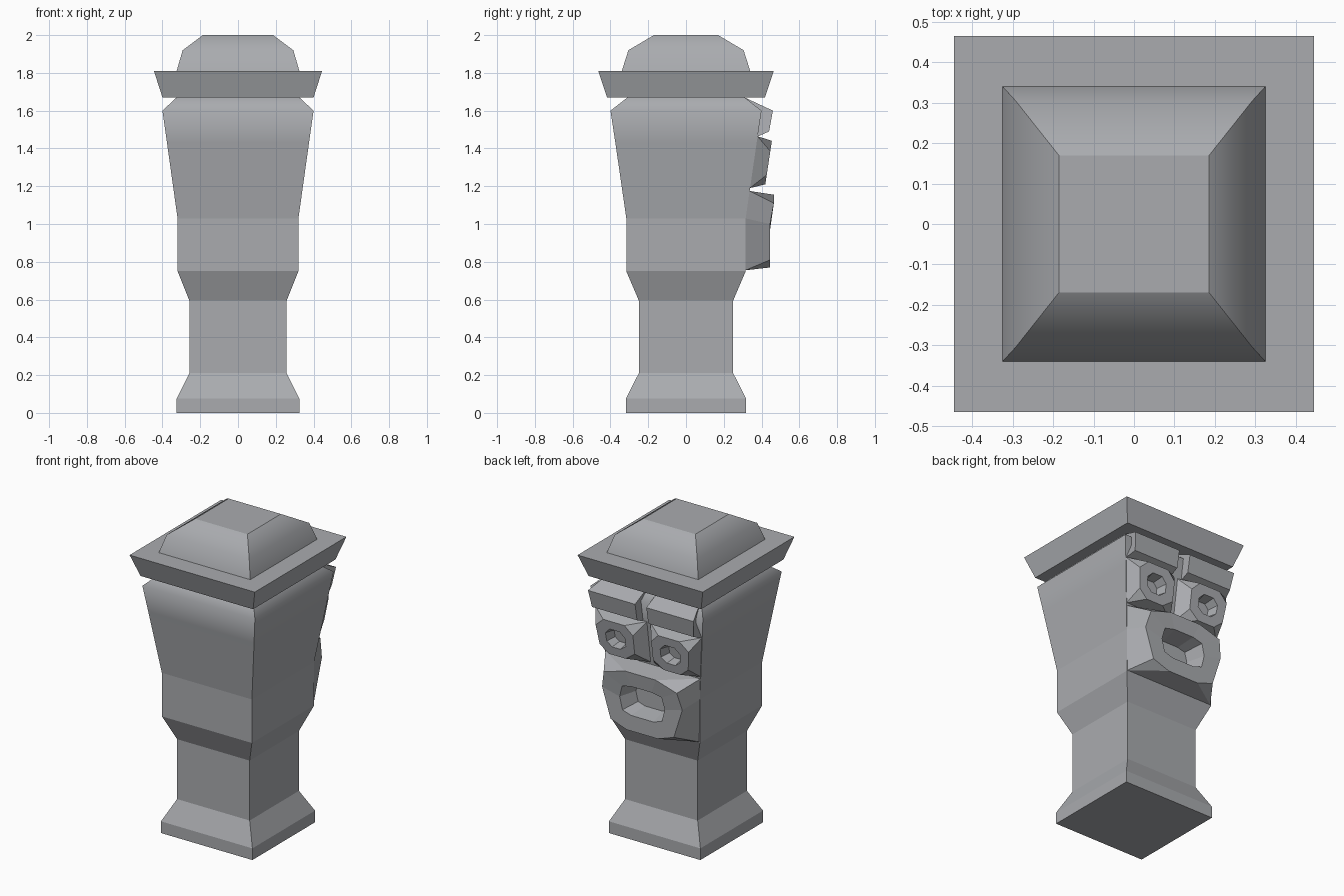
import bpy, bmesh

if "Cube" in bpy.data.objects:
    bpy.data.objects.remove(bpy.data.objects["Cube"])

stone = bpy.data.materials.new("grey stone")
stone.diffuse_color = (0.40, 0.41, 0.43, 1)
stone.use_nodes = True
stone.node_tree.nodes["Principled BSDF"].inputs["Base Color"].default_value = stone.diffuse_color


def finish(name, bm, soft_z=()):
    """Turn a bmesh into an object; only level edges at soft_z are smooth."""
    bmesh.ops.remove_doubles(bm, verts=bm.verts[:], dist=0.0005)
    bmesh.ops.recalc_face_normals(bm, faces=bm.faces[:])
    for f in bm.faces:
        f.smooth = bool(soft_z)
    for e in bm.edges:
        e.smooth = any(all(abs(v.co.z - z) < 0.001 for v in e.verts) for z in soft_z)
    me = bpy.data.meshes.new(name)
    bm.to_mesh(me)
    bm.free()
    me.materials.append(stone)
    ob = bpy.data.objects.new(name, me)
    bpy.context.collection.objects.link(ob)
    return ob


def loft(bm, rings, cap_first=True):
    """Skin a list of equal-length point rings."""
    rows = [[bm.verts.new(p) for p in r] for r in rings]
    n = len(rows[0])
    for a, b in zip(rows, rows[1:]):
        for i in range(n):
            j = (i + 1) % n
            bm.faces.new((a[i], a[j], b[j], b[i]))
    if cap_first:
        bm.faces.new(rows[0])
    bm.faces.new(rows[-1])


def square_stack(name, sections, soft_z=()):
    """Stack of rectangles given as (half x, half y, z)."""
    bm = bmesh.new()
    loft(bm, [[(-x, -y, z), (x, -y, z), (x, y, z), (-x, y, z)] for x, y, z in sections])
    finish(name, bm, soft_z)


def body_y(z):
    return 0.316 + max(0, z - 1.03) * 0.147


# pillar, head, brim and dome
square_stack("pillar", [(.325, .318, 0), (.325, .318, .075), (.258, .25, .21),
                        (.258, .25, .595), (.32, .316, .75), (.32, .316, 1.03)])
square_stack("head", [(.32, .316, 1.03), (.376, .374, 1.43), (.40, .40, 1.60),
                      (.325, .31, 1.67)], (1.43, 1.60))
square_stack("brim", [(.40, .418, 1.67), (.445, .465, 1.81)])
square_stack("dome", [(.325, .34, 1.81), (.293, .305, 1.92), (.186, .17, 2.0)], (1.92,))


def hollow_block(name, base, front, hole, front_y, side=1):
    """Block on the face whose outline narrows to a front rim around a hole."""
    cx = sum(p[0] for p in hole) / len(hole)
    cz = sum(p[1] for p in hole) / len(hole)
    back = [(cx + (x - cx) * .8, cz + (z - cz) * .8) for x, z in hole]
    bm = bmesh.new()
    loft(bm, [[(side * x, body_y(z) - .002, z) for x, z in base],
              [(side * x, front_y(z), z) for x, z in front],
              [(side * x, front_y(z), z) for x, z in hole],
              [(side * x, body_y(z) + .01, z) for x, z in back]], cap_first=False)
    finish(name, bm)


def both(half):
    return half + [(-x, z) for x, z in reversed(half)]


# mouth
hollow_block("mouth",
             both([(.316, .755), (.316, .755), (.32, 1.03), (.338, 1.175), (.338, 1.175)]),
             both([(.11, .77), (.225, .81), (.285, 1.0), (.26, 1.11), (.11, 1.155)]),
             both([(.08, .87), (.14, .89), (.16, .97), (.14, 1.045), (.07, 1.06)]),
             lambda z: .445 + max(0, min(z - 1.03, .08)) * .25)

for side, label in ((1, "right"), (-1, "left")):
    # eyes
    a, b, c, d = (.012, 1.19), (.34, 1.19), (.378, 1.465), (.012, 1.465)
    hollow_block("eye_" + label, [a, b, b, c, c, d, d, a],
                 [(.135, 1.21), (.255, 1.21), (.315, 1.26), (.33, 1.385),
                  (.27, 1.44), (.12, 1.44), (.065, 1.385), (.065, 1.26)],
                 [(.165, 1.265), (.225, 1.265), (.26, 1.295), (.265, 1.35),
                  (.23, 1.385), (.16, 1.385), (.125, 1.35), (.125, 1.295)],
                 lambda z: .42 + (z - 1.21) * .15, side)
    # brows
    profile = [(.31, 1.67, .325), (.46, 1.60, .375), (.44, 1.49, .36), (.372, 1.46, .38)]
    bm = bmesh.new()
    loft(bm, [[(side * .04, y, z) for y, z, x in profile],
              [(side * x, y, z) for y, z, x in profile]])
    finish("brow_" + label, bm)
